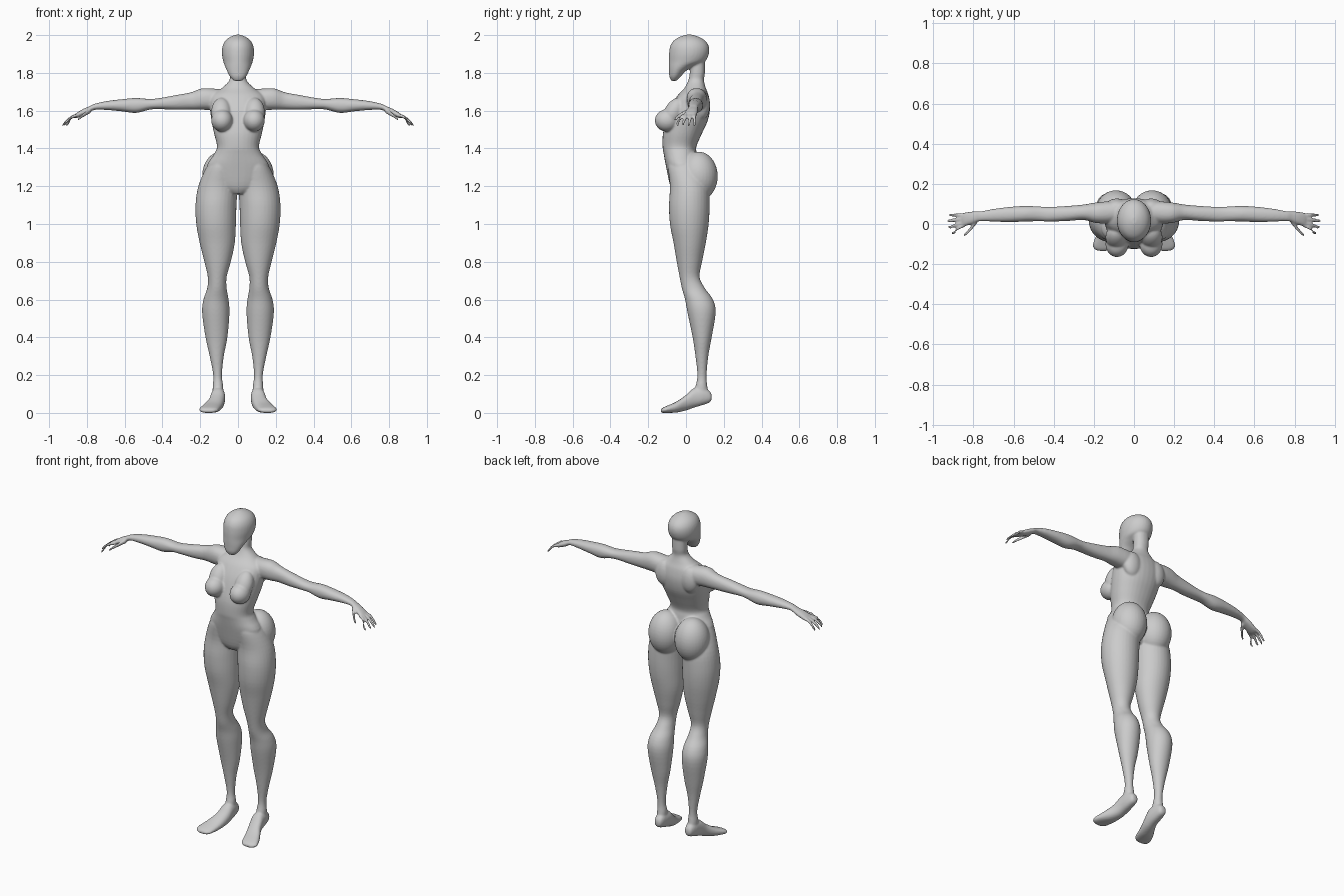
import bpy, bmesh
from math import cos, sin, tau, copysign
from mathutils import Matrix

bm = bmesh.new()


def spline(a, b, c, d, t):
    m0, m1 = (c - a) / 2, (d - b) / 2
    return ((2*t**3 - 3*t*t + 1) * b + (t**3 - 2*t*t + t) * m0
            + (3*t*t - 2*t**3) * c + (t**3 - t*t) * m1)


def loft(axis, rows, sides=(1,), power=2.0, n=32, steps=4):
    """Closed skin through rows (position, a0, a1, b0, b1) along an axis."""
    fine = []
    for i in range(len(rows) - 1):
        q = [rows[max(0, min(len(rows) - 1, i + k))] for k in (-1, 0, 1, 2)]
        for s in range(steps):
            fine.append([spline(*v, s / steps) for v in zip(*q)])
    fine.append(rows[-1])
    for side in sides:
        rings = []
        for p, a0, a1, b0, b1 in fine:
            ring = []
            for k in range(n):
                c, s = cos(tau * k / n), sin(tau * k / n)
                a = (a0 + a1) / 2 + (a1 - a0) / 2 * copysign(abs(c) ** (2 / power), c)
                b = (b0 + b1) / 2 + (b1 - b0) / 2 * copysign(abs(s) ** (2 / power), s)
                co = {'x': (p, a, b), 'y': (a, p, b), 'z': (a, b, p)}[axis]
                ring.append(bm.verts.new((co[0] * side, co[1], co[2])))
            rings.append(ring)
        for r0, r1 in zip(rings, rings[1:]):
            for k in range(n):
                bm.faces.new((r0[k], r0[k - 1], r1[k - 1], r1[k]))
        bm.faces.new(rings[0])
        bm.faces.new(rings[-1])


def blob(center, radii, tilt=0):
    """Mirrored pair of ellipsoids."""
    for side in (1, -1):
        m = (Matrix.Translation((center[0] * side, center[1], center[2]))
             @ Matrix.Rotation(tilt, 4, 'X') @ Matrix.Diagonal((*radii, 1)))
        bmesh.ops.create_uvsphere(bm, u_segments=32, v_segments=20, radius=1, matrix=m)


both = (1, -1)

# torso and neck: height, half width, front, back
torso = [(1.16, .05, -.06, .06), (1.2, .13, -.083, .08), (1.3, .165, -.105, .07),
         (1.37, .127, -.118, .058), (1.41, .111, -.124, .055), (1.48, .127, -.122, .085),
         (1.55, .141, -.105, .116), (1.62, .148, -.08, .128), (1.68, .14, -.045, .12),
         (1.72, .085, -.008, .105), (1.76, .046, .012, .095), (1.8, .044, .02, .1),
         (1.87, .045, .025, .1)]
loft('z', [(z, -w, w, f, b) for z, w, f, b in torso], power=2.2)

# head with flat face and slanted jaw
head = [(1.758, .022, -.078, -.05), (1.78, .043, -.088, -.028), (1.81, .058, -.09, 0),
        (1.835, .069, -.091, .045), (1.86, .078, -.091, .1), (1.9, .085, -.09, .121),
        (1.94, .082, -.084, .121), (1.97, .067, -.066, .102), (1.99, .042, -.035, .07),
        (2.002, .012, 0, .035)]
loft('z', [(z, -w, w, f, b) for z, w, f, b in head])

# chest and buttocks
blob((.085, -.1, 1.548), (.057, .065, .059))
blob((.088, -.066, 1.59), (.054, .05, .085), -.5)
blob((.09, .066, 1.253), (.1, .102, .13))

# shoulder blades
blob((.085, .085, 1.63), (.06, .042, .08))

# legs
loft('z', [(1.34, .03, .135, -.085, .07), (1.3, .012, .168, -.095, .09),
           (1.2, .003, .21, -.085, .12), (1.1, .008, .225, -.09, .125),
           (1.0, .011, .221, -.085, .12), (.9, .017, .203, -.066, .105),
           (.8, .038, .178, -.049, .085), (.72, .06, .16, -.034, .072),
           (.66, .06, .163, -.022, .1), (.6, .05, .183, -.005, .143),
           (.53, .045, .19, .008, .157), (.4, .056, .172, .035, .136),
           (.3, .075, .15, .05, .118), (.2, .085, .131, .06, .109),
           (.14, .078, .134, .05, .113), (.08, .078, .134, .03, .125)], both)

# feet with raised heels
loft('y', [(.136, .092, .118, .07, .095), (.125, .08, .128, .055, .115),
           (.09, .072, .138, .042, .135), (.04, .068, .145, .027, .13),
           (0, .074, .157, .013, .095), (-.05, .087, .185, .002, .06),
           (-.1, .1, .205, 0, .038), (-.122, .11, .2, 0, .028),
           (-.134, .13, .18, .004, .018)], both, 2.3)

# arms
loft('x', [(.05, .03, .1, 1.63, 1.71), (.12, .005, .112, 1.605, 1.716),
           (.19, .005, .107, 1.605, 1.718), (.25, .02, .097, 1.606, 1.697),
           (.33, .015, .09, 1.605, 1.682), (.42, .012, .085, 1.608, 1.666),
           (.47, .014, .087, 1.605, 1.662), (.54, .012, .09, 1.588, 1.667),
           (.62, .01, .085, 1.597, 1.66), (.7, .012, .075, 1.604, 1.65),
           (.76, .014, .064, 1.604, 1.636), (.79, .008, .063, 1.588, 1.622),
           (.82, -.004, .061, 1.573, 1.609), (.85, -.012, .056, 1.562, 1.591),
           (.862, -.008, .05, 1.562, 1.58)], both, 2.2)

# fingers and thumb: root y, tip y, tip x
for y0, y1, tip in ((.046, .045, .922), (.029, .016, .93), (.011, -.014, .928), (-.004, -.043, .91)):
    path = [(.84, y0, 1.578, .0095), (.88, (y0 + y1) / 2, 1.566, .0095),
            (tip - .015, y1, 1.538, .009), (tip, y1, 1.52, .006)]
    loft('x', [(x, y - r, y + r, z - r, z + r) for x, y, z, r in path], both, n=12)
thumb = [(.78, .02, 1.6, .014), (.805, -.012, 1.585, .013),
         (.83, -.042, 1.568, .01), (.848, -.056, 1.552, .007)]
loft('x', [(x, y - r, y + r, z - r, z + r) for x, y, z, r in thumb], both, n=12)

# fuse all parts into one smooth skin
bmesh.ops.recalc_face_normals(bm, faces=bm.faces[:])
mesh = bpy.data.meshes.new("body")
bm.to_mesh(mesh)
bm.free()
body = bpy.data.objects.new("body", mesh)
bpy.context.collection.objects.link(body)
remesh = body.modifiers.new("fuse", 'REMESH')
remesh.mode = 'VOXEL'
remesh.voxel_size = .0055
smooth = body.modifiers.new("soften", 'SMOOTH')
smooth.factor = .5
smooth.iterations = 6
bpy.context.view_layer.objects.active = body
body.select_set(True)
for name in ("fuse", "soften"):
    bpy.ops.object.modifier_apply(modifier=name)
bpy.ops.object.shade_smooth()
